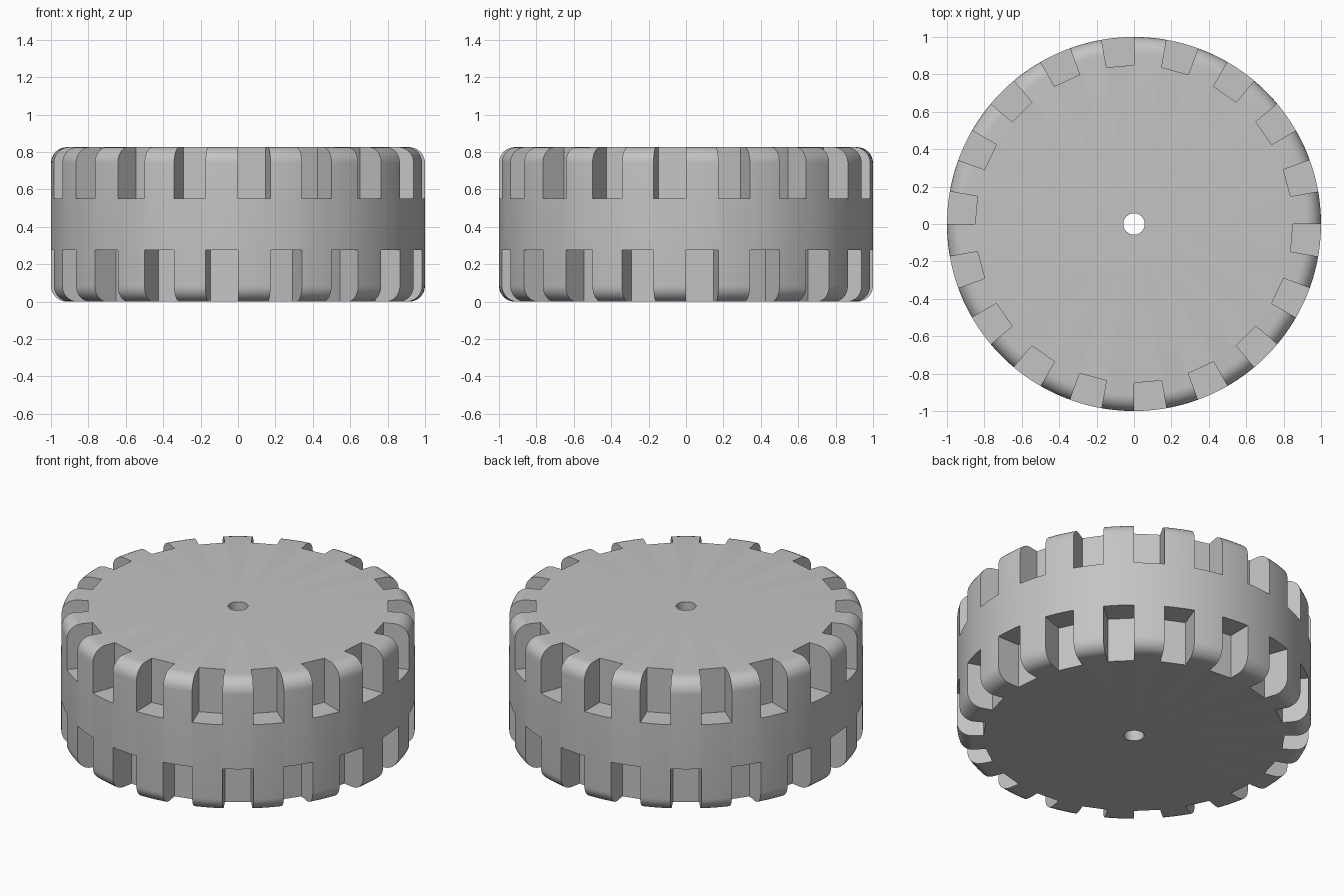
import bpy, bmesh
from math import sin, cos, pi, radians
from mathutils import Vector

cube = bpy.data.objects.get("Cube")
if cube:
    bpy.data.objects.remove(cube, do_unlink=True)

HEIGHT = 0.826
RADIUS = 1.0
HOLE = 0.057
ROUND = 0.085
NOTCH_DEPTH = HEIGHT / 3
NOTCH_FLOOR = 0.85
LUGS = 18
SEGMENTS = 144

grey = bpy.data.materials.new("rubber grey")
grey.use_nodes = True
colour = (0.55, 0.55, 0.55, 1)
grey.diffuse_color = colour
grey.node_tree.nodes["Principled BSDF"].inputs["Base Color"].default_value = colour


def polar(r, angle, z):
    return Vector((r * cos(angle), r * sin(angle), z))


def finish(bm, name):
    bmesh.ops.recalc_face_normals(bm, faces=bm.faces[:])
    mesh = bpy.data.meshes.new(name)
    bm.to_mesh(mesh)
    bm.free()
    mesh.materials.append(grey)
    obj = bpy.data.objects.new(name, mesh)
    bpy.context.collection.objects.link(obj)
    return obj


def lathe(name, profile):
    """Sweep a closed (radius, height) profile around the z axis."""
    bm = bmesh.new()
    rings = [[bm.verts.new(polar(r, 2 * pi * (i + 0.5) / SEGMENTS, z))
              for r, z in profile] for i in range(SEGMENTS)]
    for i, ring in enumerate(rings):
        following = rings[(i + 1) % SEGMENTS]
        for j in range(len(profile)):
            k = (j + 1) % len(profile)
            bm.faces.new((ring[j], following[j], following[k], ring[k]))
    return finish(bm, name)


def notch_cutter(name, start, z0, z1):
    """Ring of wedges with radial sides and a flat inner face."""
    bm = bmesh.new()
    width = pi / LUGS
    for i in range(LUGS):
        a = start + 2 * width * i
        outline = [(NOTCH_FLOOR, a), (1.2, a), (1.2, a + width), (NOTCH_FLOOR, a + width)]
        base = bm.faces.new([bm.verts.new(polar(r, t, z0)) for r, t in outline])
        new = bmesh.ops.extrude_face_region(bm, geom=[base])["geom"]
        tops = [g for g in new if isinstance(g, bmesh.types.BMVert)]
        bmesh.ops.translate(bm, verts=tops, vec=(0, 0, z1 - z0))
    obj = finish(bm, name)
    obj.hide_render = True
    return obj


# Wheel body: centre hole, flat sides and rounded shoulders
steps = 8
arc = [(RADIUS - ROUND + ROUND * sin(pi / 2 * i / steps),
        ROUND - ROUND * cos(pi / 2 * i / steps)) for i in range(steps + 1)]
profile = [(HOLE, 0)] + arc + [(r, HEIGHT - z) for r, z in reversed(arc)] + [(HOLE, HEIGHT)]
wheel = lathe("wheel", profile)

# Tread notches on both shoulders, staggered by half a step
cutters = [
    notch_cutter("upper_notches", radians(-10), HEIGHT - NOTCH_DEPTH, HEIGHT + 0.1),
    notch_cutter("lower_notches", 0, -0.1, NOTCH_DEPTH),
]
bpy.ops.object.select_all(action="DESELECT")
bpy.context.view_layer.objects.active = wheel
wheel.select_set(True)
for cutter in cutters:
    mod = wheel.modifiers.new(cutter.name, "BOOLEAN")
    mod.operation = "DIFFERENCE"
    mod.solver = "EXACT"
    mod.object = cutter
    bpy.ops.object.modifier_apply(modifier=mod.name)
for cutter in cutters:
    bpy.data.objects.remove(cutter, do_unlink=True)

bpy.ops.object.shade_smooth_by_angle(angle=radians(30))
